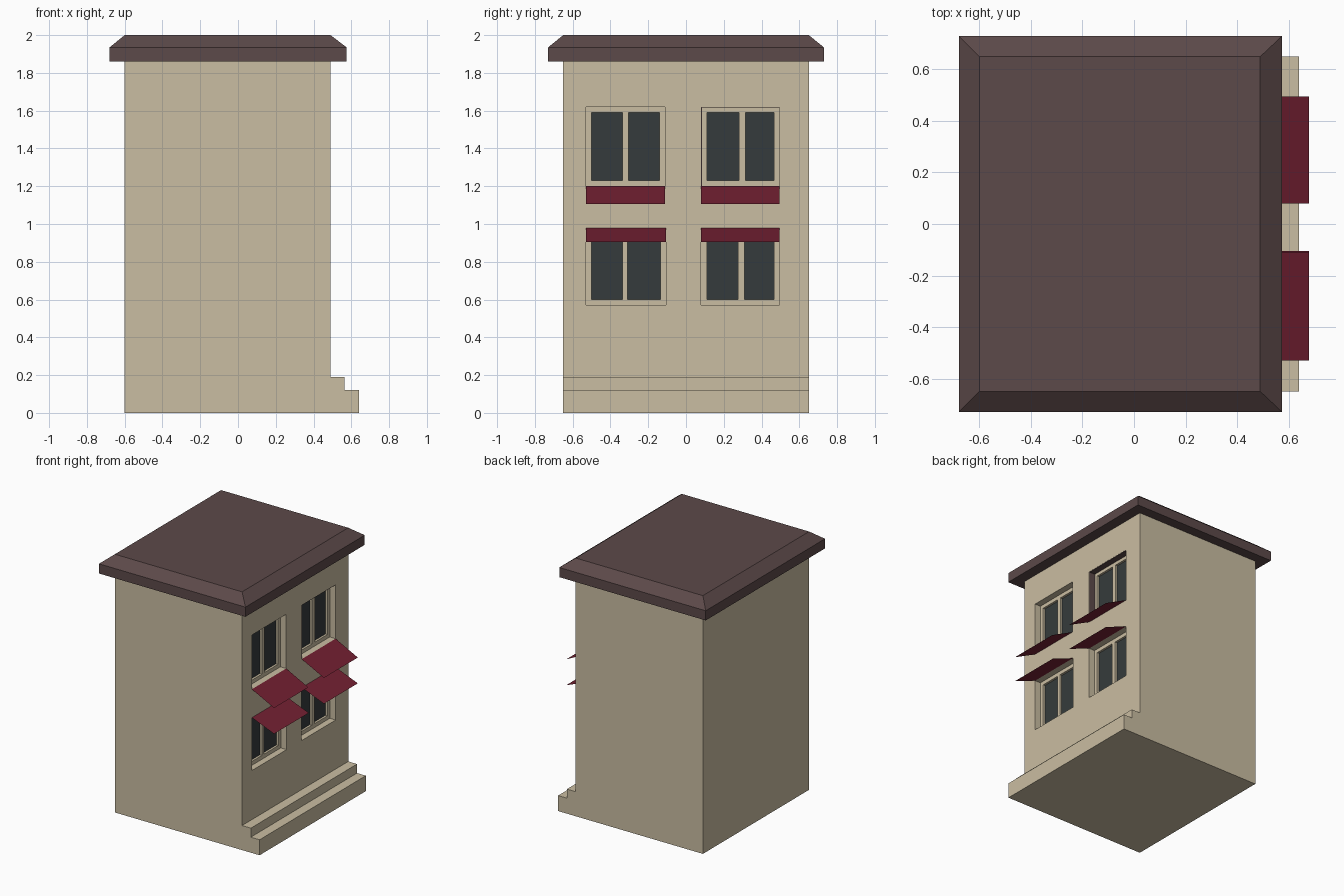
import bpy, bmesh

cube = bpy.data.objects.get("Cube")
if cube:
    bpy.data.objects.remove(cube, do_unlink=True)


def material(name, rgb):
    m = bpy.data.materials.new(name)
    m.use_nodes = True
    m.diffuse_color = (*rgb, 1)
    m.node_tree.nodes["Principled BSDF"].inputs["Base Color"].default_value = (*rgb, 1)
    return m


plaster = material("beige plaster", (0.59, 0.51, 0.36))
brown = material("dark brown roof", (0.107, 0.067, 0.067))
red = material("dark red cloth", (0.171, 0.0144, 0.032))
glass = material("dark glass", (0.036, 0.044, 0.045))


def finish(name, bm, mat, solid=True):
    if solid:
        bmesh.ops.recalc_face_normals(bm, faces=bm.faces)
    mesh = bpy.data.meshes.new(name)
    bm.to_mesh(mesh)
    bm.free()
    mesh.materials.append(mat)
    ob = bpy.data.objects.new(name, mesh)
    bpy.context.collection.objects.link(ob)
    return ob


def add_box(bm, x, y, z):
    for v in bmesh.ops.create_cube(bm, size=1)["verts"]:
        v.co = [(lo + hi) / 2 + c * (hi - lo) for c, (lo, hi) in zip(v.co, (x, y, z))]


def boxes(name, items, mat):
    bm = bmesh.new()
    for item in items:
        add_box(bm, *item)
    return finish(name, bm, mat)


def carve(target, items):
    cutter = boxes("cutter", items, plaster)
    cutter.hide_render = True
    mod = target.modifiers.new("carve", "BOOLEAN")
    mod.operation, mod.solver, mod.object = "DIFFERENCE", "EXACT", cutter
    bpy.context.view_layer.objects.active = target
    bpy.ops.object.modifier_apply(modifier=mod.name)
    bpy.data.objects.remove(cutter, do_unlink=True)


WALL, HALF = 0.49, 0.65
FRAME, PANE = WALL - 0.05, WALL - 0.07

# Walls and steps: one side profile extruded along y
bm = bmesh.new()
profile = [(-0.6, 0), (0.64, 0), (0.64, 0.12), (0.565, 0.12),
           (0.565, 0.19), (WALL, 0.19), (WALL, 1.86), (-0.6, 1.86)]
face = bm.faces.new([bm.verts.new((x, -HALF, z)) for x, z in profile])
sweep = bmesh.ops.extrude_face_region(bm, geom=[face])["geom"]
bmesh.ops.translate(bm, vec=(0, 2 * HALF, 0),
                    verts=[g for g in sweep if isinstance(g, bmesh.types.BMVert)])
walls = finish("walls_and_steps", bm, plaster)

# Windows: y start, y end, mullion start, mullion end, bottom, top
windows = {
    "upper_front": (-0.53, -0.11, -0.335, -0.305, 1.20, 1.62),
    "upper_back": (0.08, 0.495, 0.28, 0.315, 1.20, 1.62),
    "lower_front": (-0.53, -0.105, -0.335, -0.31, 0.57, 0.98),
    "lower_back": (0.08, 0.495, 0.275, 0.31, 0.57, 0.98),
}
RIM = 0.03
openings, panes = [], {}
for name, (y0, y1, m0, m1, z0, z1) in windows.items():
    openings.append(((FRAME, WALL + 0.1), (y0, y1), (z0, z1)))
    panes[name] = [(y, (z0 + RIM, z1 - RIM)) for y in ((y0 + RIM, m0), (m1, y1 - RIM))]

carve(walls, openings)
carve(walls, [((PANE, FRAME + 0.02), y, z) for pair in panes.values() for y, z in pair])

# Glass panes and sloping awnings
for name, (y0, y1, m0, m1, z0, z1) in windows.items():
    boxes(name + "_glass", [((PANE - 0.002, PANE + 0.003), y, z) for y, z in panes[name]], glass)
    upper = name.startswith("upper")
    top = z0 if upper else z1
    low = top - (0.095 if upper else 0.075)
    bm = bmesh.new()
    corners = [(WALL, y0, top), (0.68, y0, low), (0.68, y1, low), (WALL, y1, top)]
    bm.faces.new([bm.verts.new(c) for c in corners])
    finish(name + "_awning", bm, red, solid=False)

# Dark lining in one window recess
y0, y1, _, _, z0, z1 = windows["upper_back"]
boxes("window_lining", [((FRAME, WALL - 0.001), (y0, y0 + 0.004), (z0, z1)),
                        ((FRAME, WALL - 0.001), (y0, y1), (z1 - 0.004, z1))], brown)

# Roof slab with a sloped upper rim
bm = bmesh.new()
add_box(bm, (-0.68, 0.575), (-0.73, 0.73), (1.86, 1.935))
bm.faces.ensure_lookup_table()
cap = max(bm.faces, key=lambda f: f.calc_center_median().z)
new = bmesh.ops.extrude_face_region(bm, geom=[cap])["geom"]
bmesh.ops.delete(bm, geom=[cap], context="FACES_ONLY")
for v in [g for g in new if isinstance(g, bmesh.types.BMVert)]:
    v.co = (-0.6 if v.co.x < 0 else WALL, HALF if v.co.y > 0 else -HALF, 2.0)
finish("roof", bm, brown)
